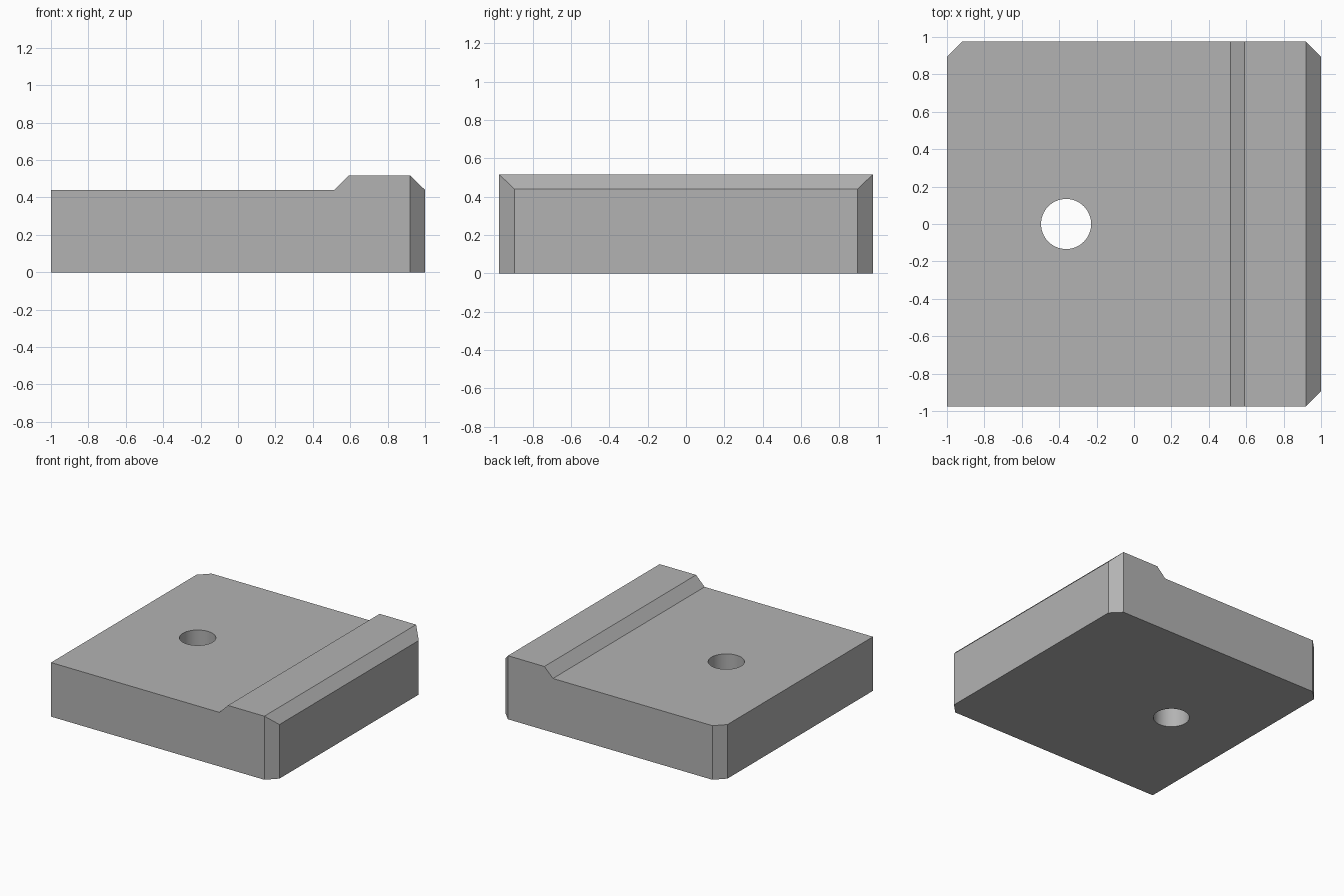
import bpy
import bmesh
import math
from mathutils import Vector

default_cube = bpy.data.objects.get("Cube")
if default_cube:
    bpy.data.objects.remove(default_cube, do_unlink=True)

HALF_X, HALF_Y = 1.0, 0.975
DECK, RIDGE, CHAMFER = 0.44, 0.517, 0.08

# Single grey material
grey = bpy.data.materials.new("mid_grey")
grey.use_nodes = True
colour = (0.45, 0.45, 0.45, 1)
grey.diffuse_color = colour
grey.node_tree.nodes["Principled BSDF"].inputs["Base Color"].default_value = colour

# Side profile with the raised ridge, extruded from front to back
profile = [(-HALF_X, 0), (HALF_X, 0), (HALF_X, DECK), (HALF_X - CHAMFER, RIDGE),
           (0.592, RIDGE), (0.515, DECK), (-HALF_X, DECK)]
bm = bmesh.new()
face = bm.faces.new([bm.verts.new((x, -HALF_Y, z)) for x, z in profile])
extruded = bmesh.ops.extrude_face_region(bm, geom=[face])
back_verts = [g for g in extruded["geom"] if isinstance(g, bmesh.types.BMVert)]
bmesh.ops.translate(bm, verts=back_verts, vec=(0, 2 * HALF_Y, 0))

# Chamfer three upright corners; the front left-hand one stays square
for sx, sy in ((1, 1), (1, -1), (-1, 1)):
    cut = bmesh.ops.bisect_plane(
        bm, geom=bm.verts[:] + bm.edges[:] + bm.faces[:],
        plane_co=Vector((sx * HALF_X, sy * (HALF_Y - CHAMFER), 0)),
        plane_no=Vector((sx, sy, 0)).normalized(), clear_outer=True)
    rim = [g for g in cut["geom_cut"] if isinstance(g, bmesh.types.BMEdge)]
    bmesh.ops.holes_fill(bm, edges=rim, sides=0)
bmesh.ops.recalc_face_normals(bm, faces=bm.faces)

mesh = bpy.data.meshes.new("block")
bm.to_mesh(mesh)
bm.free()
mesh.materials.append(grey)
block = bpy.data.objects.new("block", mesh)
bpy.context.collection.objects.link(block)

# Round hole through the deck
bpy.ops.mesh.primitive_cylinder_add(vertices=64, radius=0.134, depth=2,
                                    location=(-0.363, 0, 0.2))
cutter = bpy.context.object
cutter.name = "hole_cutter"
cutter.hide_render = True
cutter.data.materials.append(grey)

bpy.ops.object.select_all(action="DESELECT")
block.select_set(True)
bpy.context.view_layer.objects.active = block
hole = block.modifiers.new("hole", "BOOLEAN")
hole.operation = "DIFFERENCE"
hole.solver = "EXACT"
hole.object = cutter
bpy.ops.object.modifier_apply(modifier=hole.name)
bpy.data.objects.remove(cutter, do_unlink=True)

# Smooth hole wall, crisp block edges
bpy.ops.object.shade_smooth_by_angle(angle=math.radians(25))
